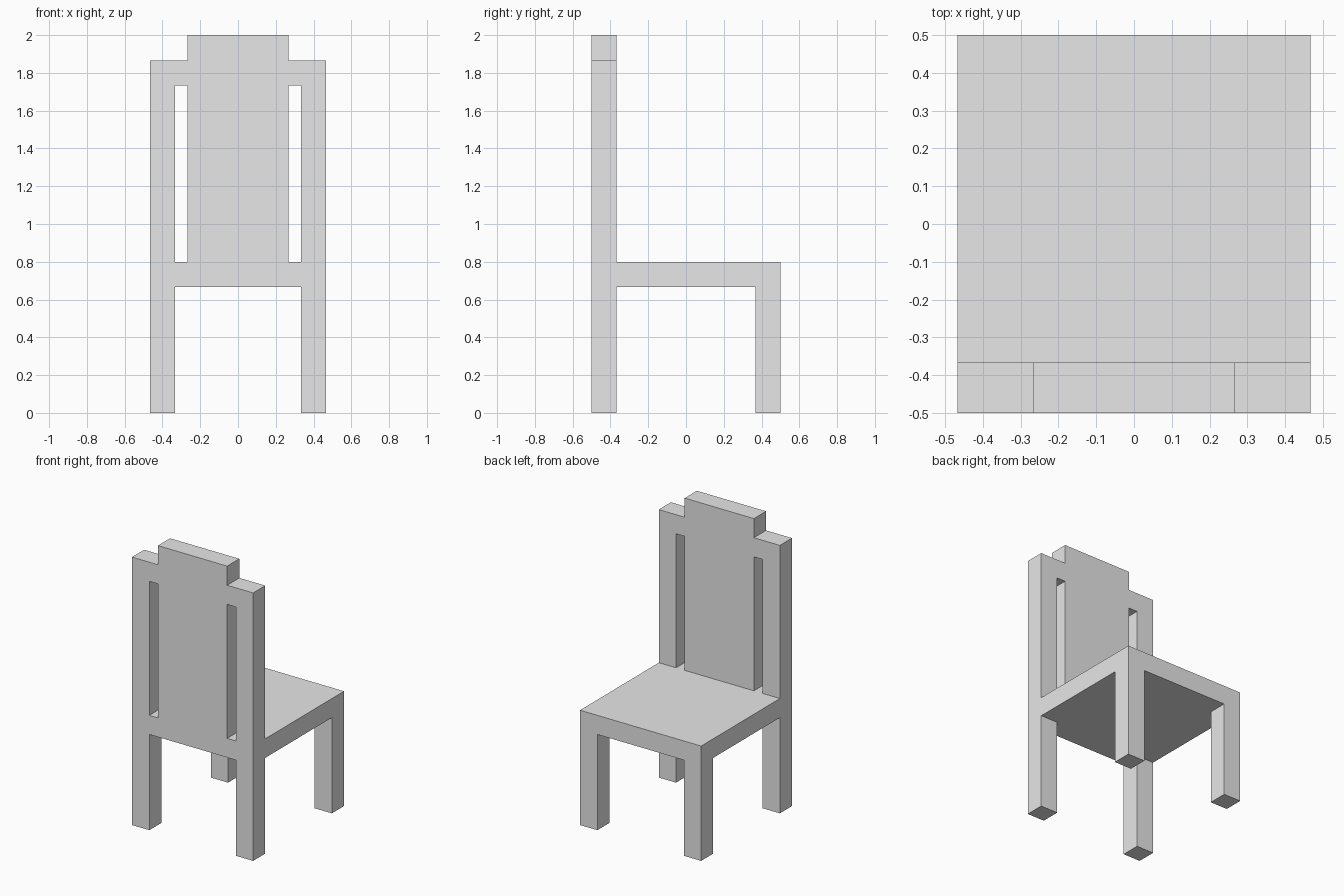
import bpy
import bmesh
from mathutils import Vector

cube = bpy.data.objects.get("Cube")
if cube:
    bpy.data.objects.remove(cube, do_unlink=True)

# Main dimensions, in multiples of the square timber thickness
T = 2 / 15
HALF_W, HALF_D = 3.5 * T, 0.5
SEAT_BOTTOM, SEAT_TOP = 5 * T, 6 * T
POST_TOP, PANEL_TOP = 14 * T, 2.0
PANEL_HALF = 2 * T
BACK = (-HALF_D, -HALF_D + T)
FRONT = (HALF_D - T, HALF_D)
POST_X = (HALF_W - T, HALF_W)

grey = bpy.data.materials.new("light grey")
grey.use_nodes = True
grey.diffuse_color = (0.8, 0.8, 0.8, 1)
grey.node_tree.nodes["Principled BSDF"].inputs["Base Color"].default_value = grey.diffuse_color


def box(name, xs, ys, zs):
    """Flat-faced block spanning the given x, y and z ranges."""
    low, high = (Vector(corner) for corner in zip(xs, ys, zs))
    bm = bmesh.new()
    bmesh.ops.create_cube(bm, size=1)
    bmesh.ops.scale(bm, vec=high - low, verts=bm.verts)
    mesh = bpy.data.meshes.new(name)
    bm.to_mesh(mesh)
    bm.free()
    mesh.materials.append(grey)
    obj = bpy.data.objects.new(name, mesh)
    obj.location = (low + high) / 2
    bpy.context.collection.objects.link(obj)


def pair(name, xs, ys, zs):
    """A block on the left (+x) and its twin on the right."""
    box(name + "_left", xs, ys, zs)
    box(name + "_right", (-xs[1], -xs[0]), ys, zs)


# Seat and the four legs under it
box("seat", (-HALF_W, HALF_W), (-HALF_D, HALF_D), (SEAT_BOTTOM, SEAT_TOP))
pair("backrest_leg", POST_X, BACK, (0, SEAT_BOTTOM))
pair("seat_edge_leg", POST_X, FRONT, (0, SEAT_BOTTOM))

# Backrest: outer posts, raised centre panel, short rails bridging the slots
pair("backrest_post", POST_X, BACK, (SEAT_TOP, POST_TOP))
box("backrest_panel", (-PANEL_HALF, PANEL_HALF), BACK, (SEAT_TOP, PANEL_TOP))
pair("backrest_rail", (PANEL_HALF, POST_X[0]), BACK, (POST_TOP - T, POST_TOP))
